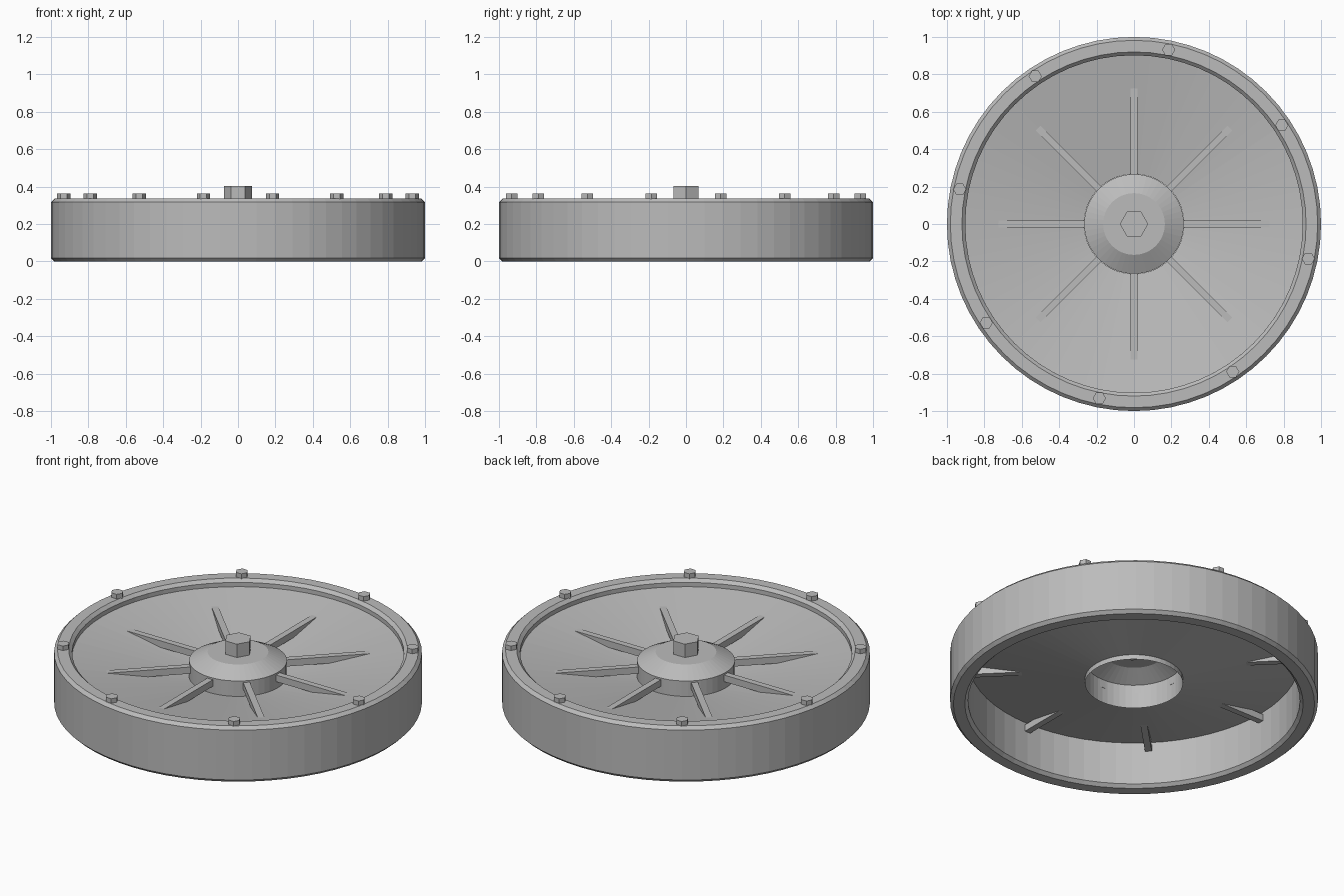
import bpy
from math import cos, sin, pi, radians

cube = bpy.data.objects.get("Cube")
if cube:
    bpy.data.objects.remove(cube, do_unlink=True)

GREY = (0.5, 0.5, 0.5, 1.0)
steel = bpy.data.materials.new("steel_grey")
steel.use_nodes = True
steel.diffuse_color = GREY
steel.node_tree.nodes["Principled BSDF"].inputs["Base Color"].default_value = GREY


def add_object(name, verts, faces):
    mesh = bpy.data.meshes.new(name)
    mesh.from_pydata(verts, [], faces)
    mesh.materials.append(steel)
    obj = bpy.data.objects.new(name, mesh)
    bpy.context.collection.objects.link(obj)
    return obj


def lathe(name, profile, sides, closed=False, cap_end=False):
    """Revolve a radius/height profile about the vertical axis."""
    count = len(profile)
    verts = [(r * cos(2 * pi * s / sides), r * sin(2 * pi * s / sides), z)
             for s in range(sides) for r, z in profile]
    faces = []
    for s in range(sides):
        a, b = s * count, (s + 1) % sides * count
        for i in range(count if closed else count - 1):
            j = (i + 1) % count
            faces.append((a + i, b + i, b + j, a + j))
    if cap_end:
        faces.append([s * count + count - 1 for s in range(sides)])
    return add_object(name, verts, faces)


def hex_bolt(name, x, y, radius, bottom, top):
    bpy.ops.mesh.primitive_cylinder_add(
        vertices=6, radius=radius, depth=top - bottom,
        location=(x, y, (bottom + top) / 2), rotation=(0, 0, radians(30)))
    obj = bpy.context.object
    obj.name = name
    obj.data.materials.append(steel)


# Outer rim with chamfered corners
outer, inner, height, chamfer = 1.0, 0.902, 0.335, 0.018
lathe("rim", [
    (outer - chamfer, 0), (outer, chamfer),
    (outer, height - chamfer), (outer - chamfer, height),
    (inner + chamfer, height), (inner, height - chamfer),
    (inner, chamfer), (inner + chamfer, 0)], 64, closed=True)

# Shallow dished web sloping down to the hub
lathe("web", [(0.267, 0.155), (0.905, 0.275),
              (0.905, 0.292), (0.267, 0.178)], 64, closed=True)

# Hollow hub, open underneath, with a sloped shoulder and flat top
lathe("hub", [(0.266, 0.127), (0.266, 0.27), (0.165, 0.322)], 48, cap_end=True)
hex_bolt("hub_bolt", 0, 0, 0.076, 0.315, 0.402)

# Level ribs passing through the web, and bolts around the rim
for k in range(8):
    angle = k * pi / 4
    bpy.ops.mesh.primitive_cube_add(
        size=1, location=(0.582 * cos(angle), 0.582 * sin(angle), 0.24),
        rotation=(0, 0, angle))
    rib = bpy.context.object
    rib.name = f"rib_{k + 1}"
    rib.scale = (0.636, 0.037, 0.04)
    rib.data.materials.append(steel)

    angle += radians(33.75)
    hex_bolt(f"rim_bolt_{k + 1}", 0.95 * cos(angle), 0.95 * sin(angle),
             0.035, 0.33, 0.362)
